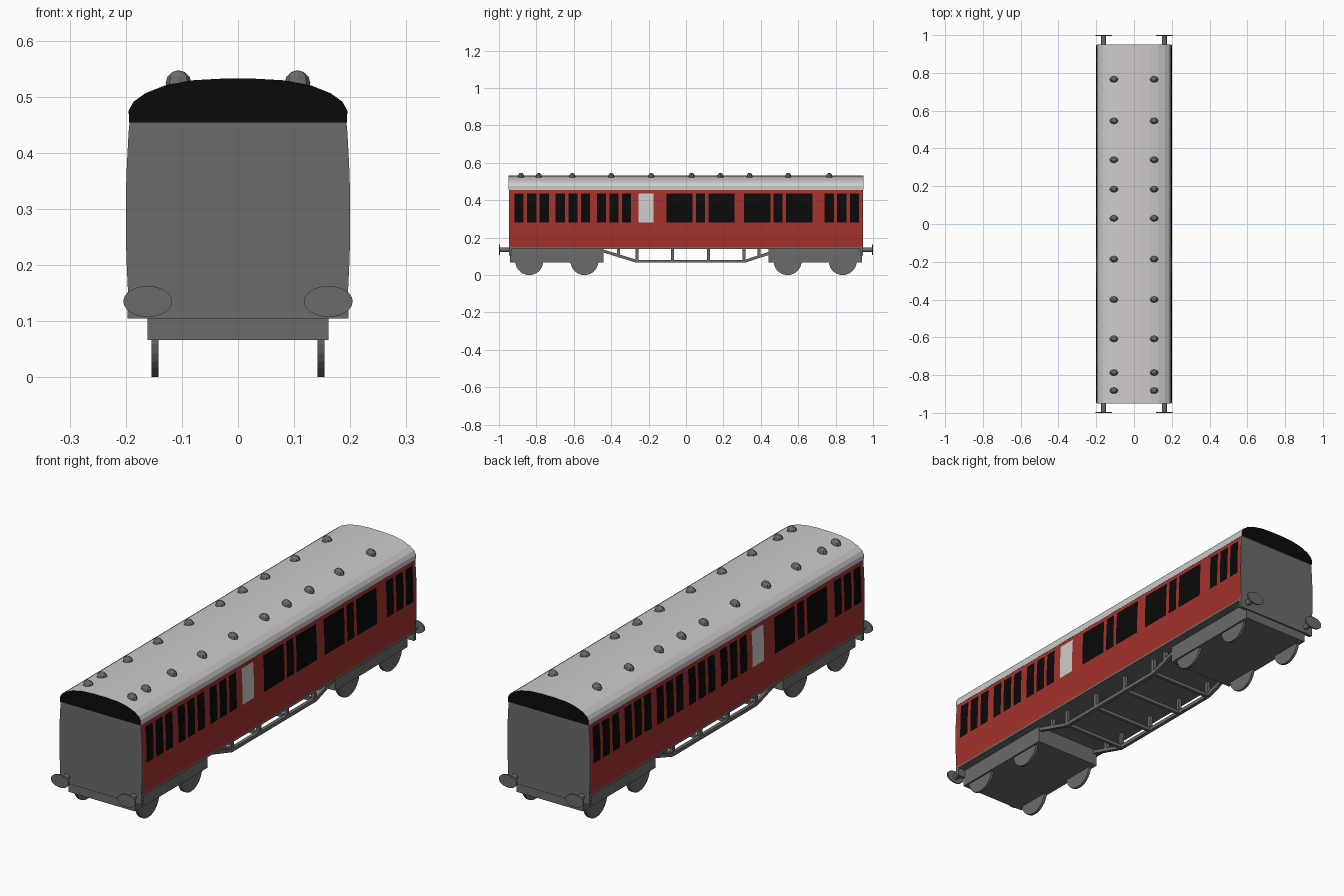
import bpy, bmesh, math
from mathutils import Vector

if "Cube" in bpy.data.objects:
    bpy.data.objects.remove(bpy.data.objects["Cube"])


def material(name, rgb):
    m = bpy.data.materials.new(name)
    m.diffuse_color = (*rgb, 1)
    m.use_nodes = True
    m.node_tree.nodes["Principled BSDF"].inputs["Base Color"].default_value = m.diffuse_color
    return m


RED = material("carriage red", (0.37, 0.032, 0.025))
GREY = material("underframe grey", (0.147, 0.147, 0.147))
ROOF = material("roof pale grey", (0.62, 0.60, 0.59))
BLACK = material("black", (0.003, 0.003, 0.003))
WHITE = material("frosted glass", (0.62, 0.61, 0.60))


def finish(name, bm, mats):
    me = bpy.data.meshes.new(name)
    bm.to_mesh(me)
    bm.free()
    ob = bpy.data.objects.new(name, me)
    bpy.context.collection.objects.link(ob)
    for m in mats:
        me.materials.append(m)
    return ob


def box(name, lo, hi, mat=GREY):
    bm = bmesh.new()
    bmesh.ops.create_cube(bm, size=1)
    for v in bm.verts:
        v.co = Vector([l + (c + 0.5) * (h - l) for c, l, h in zip(v.co, lo, hi)])
    return finish(name, bm, [mat])


def bar(name, a, b, r, sides=4):
    a, b = Vector(a), Vector(b)
    bm = bmesh.new()
    bmesh.ops.create_cone(bm, cap_ends=True, segments=sides, radius1=r, radius2=r, depth=(b - a).length)
    q = (b - a).to_track_quat('Z', 'Y')
    for v in bm.verts:
        if sides == 4:  # turn the square section upright
            c = math.sqrt(0.5)
            v.co = Vector((c * (v.co.x - v.co.y), c * (v.co.x + v.co.y), v.co.z))
        v.co = q @ v.co + (a + b) / 2
    return finish(name, bm, [GREY])


def prism(name, profile, y0, y1, mats):
    """Extrude an x-z outline along y; the end caps get the last material."""
    bm = bmesh.new()
    rings = [[bm.verts.new((x, y, z)) for x, z in profile] for y in (y0, y1)]
    n = len(profile)
    for i in range(n):
        bm.faces.new([rings[0][i], rings[0][(i + 1) % n], rings[1][(i + 1) % n], rings[1][i]])
    for r in rings:
        bm.faces.new(r).material_index = len(mats) - 1
    bmesh.ops.recalc_face_normals(bm, faces=bm.faces)
    return finish(name, bm, mats)


def mirror_profile(half):
    return half + [(-x, z) for x, z in reversed(half) if x > 0]


# Body sides: grid panels, window cells coloured by position
L = 0.945
SIDE = [(0.196, 0.15), (0.199, 0.215), (0.2, 0.28), (0.199, 0.36), (0.195, 0.437), (0.193, 0.456)]


def trio(c):  # three narrow windows
    return [(c + d - 0.0245, c + d + 0.0245) for d in (-0.067, 0, 0.067)]


def wide(c):  # wide, narrow, wide
    return [(c - 0.182, c - 0.042), (c - 0.024, c + 0.024), (c + 0.042, c + 0.182)]


FROST = (-0.254, -0.174)
right = trio(-0.825) + trio(-0.605) + trio(-0.385) + wide(0.077) + wide(0.493) + trio(0.833)
left = trio(-0.833) + wide(-0.51) + sum((trio(0.833 - 0.22 * i) for i in range(5)), [])


def body_side(name, sx, windows):
    cells = windows + [FROST]
    ys = sorted({-L, L} | {y for w in cells for y in w})
    bm = bmesh.new()
    grid = [[bm.verts.new((sx * x, y, z)) for x, z in SIDE] for y in ys]
    for i in range(len(ys) - 1):
        mid = (ys[i] + ys[i + 1]) / 2
        for j in range(len(SIDE) - 1):
            q = [grid[i][j], grid[i + 1][j], grid[i + 1][j + 1], grid[i][j + 1]]
            f = bm.faces.new(q if sx > 0 else q[::-1])
            if j in (2, 3):
                if any(a < mid < b for a, b in windows):
                    f.material_index = 1
                elif FROST[0] < mid < FROST[1]:
                    f.material_index = 2
    return finish(name, bm, [RED, BLACK, WHITE])


body_side("right_body_side", 1, right)
body_side("left_body_side", -1, left)

# Roof with black ends
prism("roof", mirror_profile([(0.194, 0.454), (0.195, 0.475), (0.186, 0.491), (0.165, 0.506),
                              (0.13, 0.52), (0.083, 0.529), (0.03, 0.532)]), -0.95, 0.95, [ROOF, BLACK])

# Floor
box("underframe", (-0.196, -0.945, 0.14), (0.196, 0.945, 0.155))

for s in (-1, 1):
    end = "front" if s < 0 else "back"
    # End wall and buffer beam
    prism(end + "_end_wall", mirror_profile(SIDE), s * 0.935, s * 0.947, [GREY])
    box(end + "_buffer_beam", (-0.197, min(s * 0.932, s * 0.947), 0.105),
        (0.197, max(s * 0.932, s * 0.947), 0.152))
    # Bogie
    box(end + "_bogie", (-0.161, s * 0.69 - 0.25, 0.066), (0.161, s * 0.69 + 0.25, 0.141))
    for x in (-0.148, 0.148):
        # Buffers with oval heads
        t = x / 0.148 * 0.161
        bar(end + "_buffer_shaft", (t, s * 0.94, 0.135), (t, s * 0.996, 0.135), 0.013, 12)
        head = bar(end + "_buffer_head", (0, -0.003, 0), (0, 0.003, 0), 0.0275, 24)
        head.location = (t, s * 0.997, 0.135)
        head.scale.x = 1.58
        # Wheels
        for y in (0.543, 0.838):
            bar(end + "_wheel", (x - 0.006, s * y, 0.075), (x + 0.006, s * y, 0.075), 0.075, 28)

# Truss rods, posts and cross bars under the floor
for x in (-0.15, 0.15):
    pts = [(-0.48, 0.14), (-0.265, 0.074), (0.315, 0.074), (0.48, 0.128)]
    for (y0, z0), (y1, z1) in zip(pts, pts[1:]):
        bar("truss_rod", (x, y0, z0), (x, y1, z1), 0.011)
    for y, z in ((-0.36, 0.1), (-0.262, 0.074), (-0.072, 0.074), (0.12, 0.074), (0.31, 0.074), (0.39, 0.1)):
        bar("truss_post", (x, y, z), (x, y, 0.142), 0.011)
for y in (-0.262, -0.072, 0.12, 0.31):
    bar("truss_cross_bar", (-0.15, y, 0.074), (0.15, y, 0.074), 0.01)

# Roof vents
for x in (-0.106, 0.106):
    for y in (-0.882, -0.787, -0.608, -0.4, -0.186, 0.03, 0.184, 0.34, 0.546, 0.766):
        bm = bmesh.new()
        bmesh.ops.create_uvsphere(bm, u_segments=8, v_segments=6, radius=1)
        for v in bm.verts:
            v.co = Vector((v.co.x * 0.023 + x, v.co.y * 0.017 + y, v.co.z * 0.023 + 0.524))
        finish("roof_vent", bm, [GREY])
